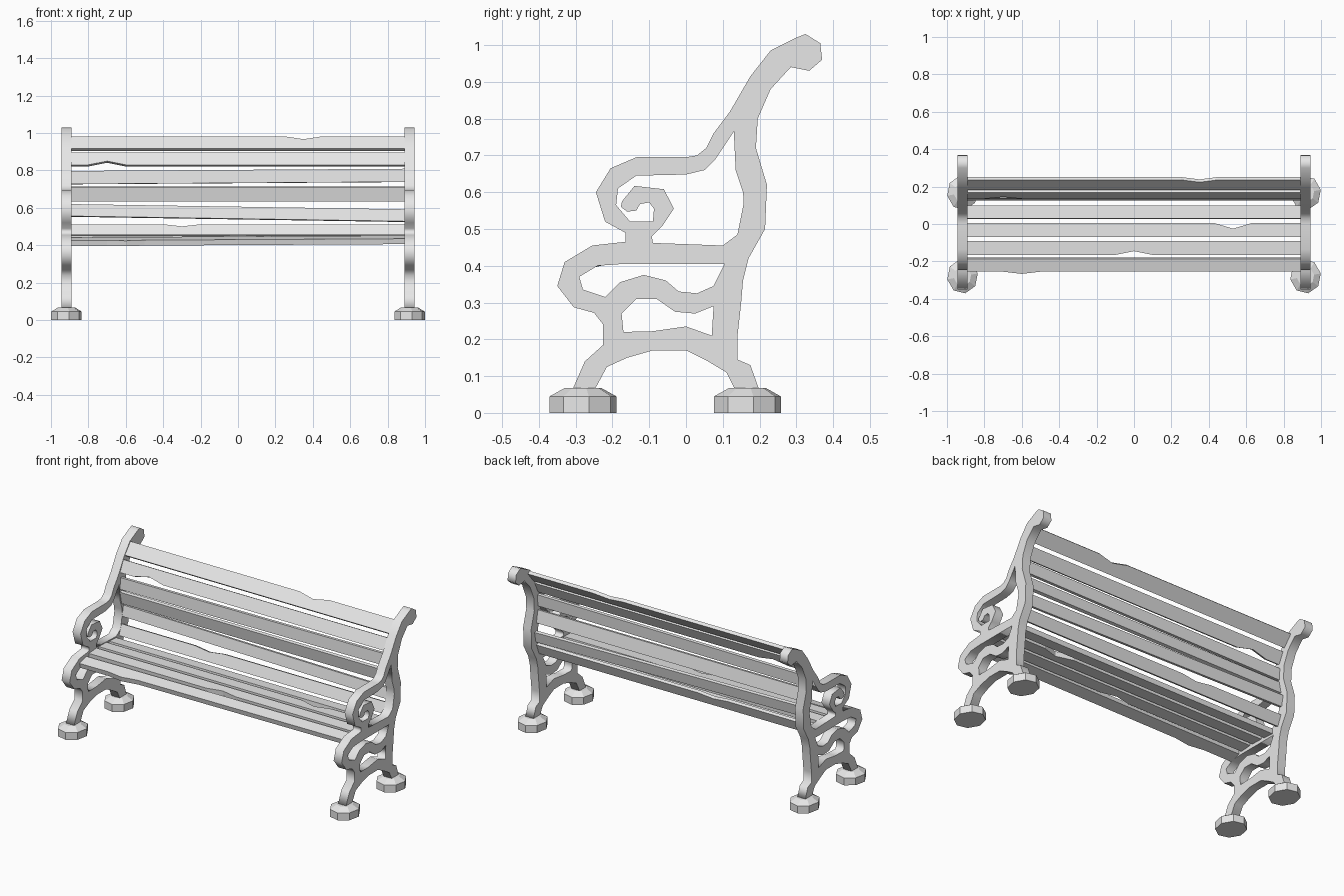
import bpy
import bmesh
from math import radians
from mathutils import Matrix, Vector

cube = bpy.data.objects.get("Cube")
if cube:
    bpy.data.objects.remove(cube, do_unlink=True)

grey = bpy.data.materials.new("plain_grey")
grey.use_nodes = True
grey.diffuse_color = (0.8, 0.8, 0.8, 1)
grey.node_tree.nodes["Principled BSDF"].inputs["Base Color"].default_value = (0.8, 0.8, 0.8, 1)

FRAME_X = 0.917
FRAME_HALF_WIDTH = 0.027


def add_object(name, data, location=(0, 0, 0)):
    ob = bpy.data.objects.new(name, data)
    ob.location = location
    bpy.context.scene.collection.objects.link(ob)
    return ob


def mesh_from_bmesh(name, bm):
    bmesh.ops.recalc_face_normals(bm, faces=bm.faces)
    mesh = bpy.data.meshes.new(name)
    bm.to_mesh(mesh)
    bm.free()
    mesh.materials.append(grey)
    return mesh


# Side frame: outline in (y, z), walked from the top knob down the front
outline = [
    (.37, .96), (.365, 1.005), (.325, 1.03), (.30, 1.02), (.23, .985),
    (.175, .915), (.12, .82), (.075, .76), (.055, .72), (.03, .70), (0, .695),
    (-.135, .695), (-.205, .665), (-.245, .60), (-.22, .52), (-.165, .49),
    (-.165, .465), (-.255, .455), (-.33, .41), (-.35, .345), (-.305, .287),
    (-.25, .272), (-.225, .24), (-.225, .185), (-.275, .14), (-.31, .06),
    (-.25, .06), (-.215, .125), (-.16, .15), (-.09, .17), (0, .17),
    (.06, .14), (.11, .11), (.135, .06), (.20, .06), (.175, .13),
    (.14, .145), (.14, .21), (.15, .30), (.155, .36), (.17, .42),
    (.215, .50), (.22, .62), (.19, .72), (.195, .80), (.23, .88),
    (.285, .94), (.335, .93),
]
# Opening under the armrest, which leaves the scroll standing
arm_opening = [
    (.13, .765), (.08, .69), (.05, .66), (0, .648), (-.135, .645),
    (-.185, .61), (-.19, .565), (-.152, .52), (-.09, .52), (-.087, .555),
    (-.10, .572), (-.125, .568), (-.135, .55), (-.16, .547), (-.177, .56),
    (-.174, .575), (-.14, .617), (-.06, .608), (-.033, .555), (-.065, .507),
    (-.093, .48), (-.09, .462), (.10, .455), (.14, .485), (.157, .57),
    (.155, .60), (.135, .66),
]
# Opening between the seat rail and the wavy brace
seat_opening = [
    (.105, .405), (-.17, .405), (-.24, .40), (-.29, .37), (-.28, .335),
    (-.22, .315), (-.18, .355), (-.115, .375), (-.055, .36), (-.02, .33),
    (.03, .325), (.075, .345),
]
# Opening between the brace and the leg arch
leg_opening = [
    (-.175, .27), (-.135, .31), (-.08, .31), (-.03, .275), (.025, .27),
    (.075, .29), (.07, .21), (0, .235), (-.09, .222), (-.17, .22),
]

curve = bpy.data.curves.new("side_frame_profile", "CURVE")
curve.dimensions = "2D"
curve.fill_mode = "BOTH"
curve.extrude = FRAME_HALF_WIDTH
for loop in (outline, arm_opening, seat_opening, leg_opening):
    spline = curve.splines.new("POLY")
    spline.points.add(len(loop) - 1)
    for point, (y, z) in zip(spline.points, loop):
        point.co = (y, z, 0, 1)
    spline.use_cyclic_u = True

helper = add_object("frame_profile_helper", curve)
bpy.context.view_layer.update()
graph = bpy.context.evaluated_depsgraph_get()
frame_mesh = bpy.data.meshes.new_from_object(helper.evaluated_get(graph))
bpy.data.objects.remove(helper, do_unlink=True)
frame_mesh.materials.clear()
frame_mesh.materials.append(grey)

# Foot: eight-sided pad with a sloping top
bm = bmesh.new()
for bottom, top, r_low, r_high in ((0, .045, .092, .092), (.045, .067, .092, .052)):
    bmesh.ops.create_cone(
        bm, cap_ends=True, segments=8, radius1=r_low, radius2=r_high,
        depth=top - bottom,
        matrix=Matrix.Diagonal((.9, 1, 1, 1))
        @ Matrix.Translation((0, 0, (top + bottom) / 2))
        @ Matrix.Rotation(radians(10), 4, "Z"))
foot_mesh = mesh_from_bmesh("foot", bm)

for side, sign in (("left", 1), ("right", -1)):
    x = sign * FRAME_X
    frame = add_object(side + "_frame", frame_mesh, (x, 0, 0))
    frame.rotation_euler = (radians(90), 0, radians(90))
    add_object(side + "_front_foot", foot_mesh, (x, -.28, 0))
    add_object(side + "_back_foot", foot_mesh, (x, .167, 0))


def slat(name, start, end, thickness=.02, skew=0, dent=None):
    """Board whose face runs from start to end in (y, z).
    dent = (x, edge, depth) pushes one edge inward; skew raises the right end."""
    a, b = Vector((0, *start)), Vector((0, *end))
    along = (b - a).normalized()
    inward = Vector((0, along.z, -along.y)) * thickness
    reach = FRAME_X - FRAME_HALF_WIDTH + .005
    stations = [-reach, reach]
    if dent:
        stations[1:1] = [dent[0] - .1, dent[0], dent[0] + .1]
    bm = bmesh.new()
    rings = []
    for x in stations:
        low, high = a.copy(), b.copy()
        if dent and x == dent[0]:
            if dent[1] == "low":
                low += along * dent[2]
            else:
                high -= along * dent[2]
        shift = Vector((x, 0, -skew * x / reach))
        rings.append([bm.verts.new(p + shift)
                      for p in (low, high, high + inward, low + inward)])
    for r, s in zip(rings, rings[1:]):
        for i in range(4):
            j = (i + 1) % 4
            bm.faces.new((r[i], r[j], s[j], s[i]))
    bm.faces.new(rings[0])
    bm.faces.new(rings[-1])
    add_object(name, mesh_from_bmesh(name, bm))


# Backrest slats, bottom to top
slat("back_slat_1", (.125, .45), (.15, .512), dent=(-.3, "high", .012))
slat("back_slat_2", (.155, .542), (.168, .606), skew=.014)
slat("back_slat_3", (.15, .635), (.135, .71))
slat("back_slat_4", (.135, .733), (.14, .803), skew=-.006)
slat("back_slat_5", (.135, .83), (.168, .897), dent=(-.7, "low", .022))
slat("back_slat_6", (.182, .918), (.236, .982), dent=(.35, "high", .02))

# Seat slats, front to back
slat("seat_slat_1", (-.255, .43), (-.187, .447), .03, -.005, (-.6, "low", -.012))
slat("seat_slat_2", (-.165, .452), (-.092, .457), .03, dent=(0, "low", .02))
slat("seat_slat_3", (-.07, .457), (.005, .455), .03, dent=(.53, "high", .03))
slat("seat_slat_4", (.03, .452), (.1, .447), .03)
